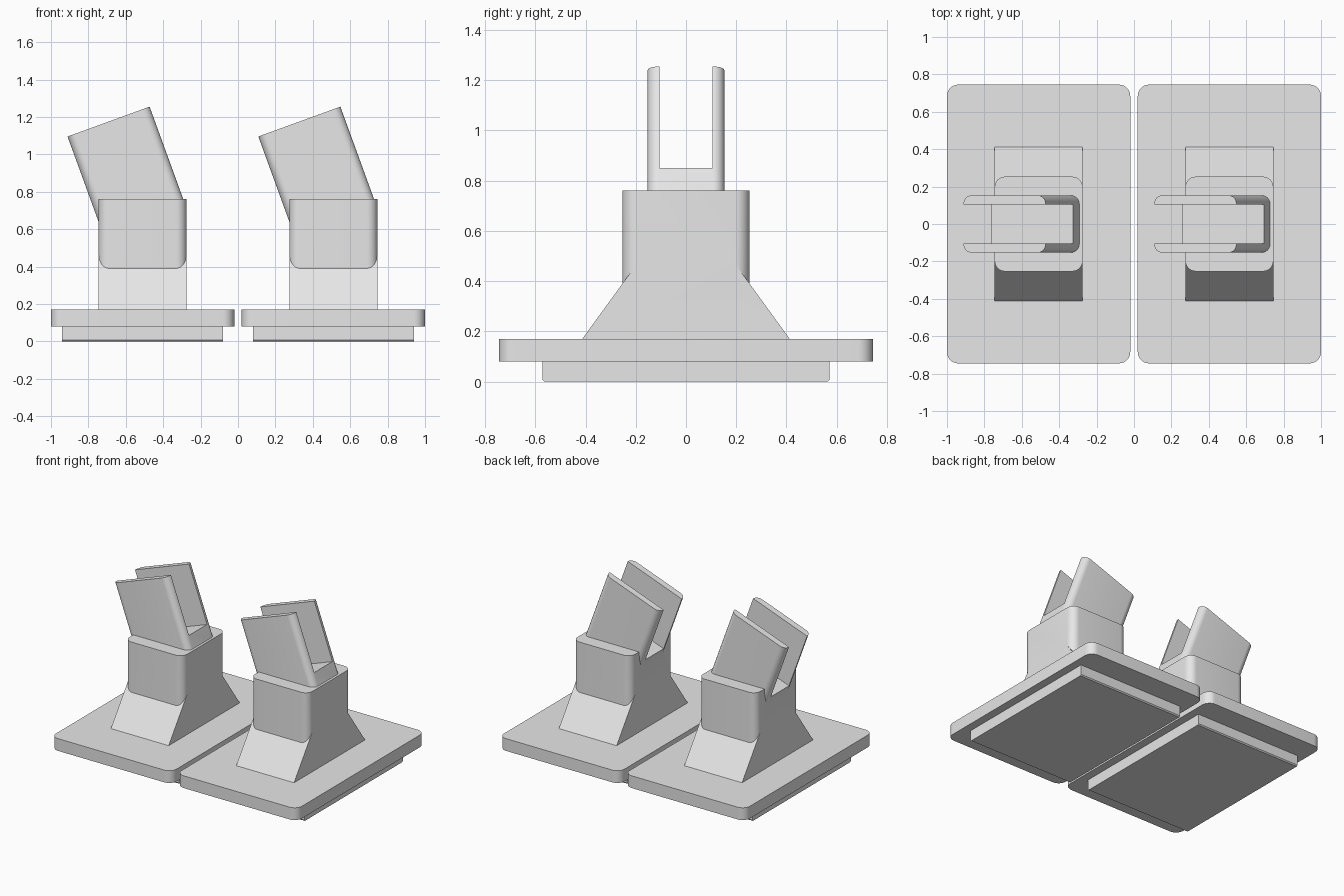
import bpy, bmesh, math
from mathutils import Matrix, Vector

if "Cube" in bpy.data.objects:
    bpy.data.objects.remove(bpy.data.objects["Cube"])

grey = bpy.data.materials.new("light_grey")
grey.diffuse_color = (0.8, 0.8, 0.8, 1)
grey.use_nodes = True
grey.node_tree.nodes["Principled BSDF"].inputs["Base Color"].default_value = grey.diffuse_color

TILT = math.radians(-20)
FORK_TOP = Vector((-0.182, 0, 1.175))


def finish(bm, name):
    bmesh.ops.recalc_face_normals(bm, faces=bm.faces)
    me = bpy.data.meshes.new(name)
    bm.to_mesh(me)
    bm.free()
    me.materials.append(grey)
    ob = bpy.data.objects.new(name, me)
    bpy.context.collection.objects.link(ob)
    return ob


def rounded_block(name, w, d, z0, z1, radius=0, matrix=None):
    """Block with rounded upright edges, optionally moved by a matrix."""
    bm = bmesh.new()
    bmesh.ops.create_cube(bm, size=1)
    bmesh.ops.transform(bm, verts=bm.verts, matrix=Matrix.Translation((0, 0, (z0 + z1) / 2))
                        @ Matrix.Diagonal((w, d, z1 - z0, 1)))
    if radius:
        upright = [e for e in bm.edges
                   if abs(e.verts[0].co.z - e.verts[1].co.z) > 1e-4]
        bmesh.ops.bevel(bm, geom=upright, offset=radius, offset_type='OFFSET',
                        segments=8, profile=0.5, affect='EDGES')
    if matrix:
        bmesh.ops.transform(bm, verts=bm.verts, matrix=matrix)
    return finish(bm, name)


def extruded_profile(name, points, w):
    """Side profile in (y, z) extruded along x."""
    bm = bmesh.new()
    face = bm.faces.new([bm.verts.new((-w / 2, y, z)) for y, z in points])
    out = bmesh.ops.extrude_face_region(bm, geom=[face])["geom"]
    bmesh.ops.translate(bm, vec=(w, 0, 0),
                        verts=[v for v in out if isinstance(v, bmesh.types.BMVert)])
    return finish(bm, name)


def combine(target, other, operation):
    mod = target.modifiers.new(operation.lower(), 'BOOLEAN')
    mod.operation, mod.solver, mod.object = operation, 'EXACT', other
    bpy.context.view_layer.objects.active = target
    bpy.ops.object.modifier_apply(modifier=mod.name)
    bpy.data.objects.remove(other)


# Base: lower slab with slightly eased ends, and wide plate above it
slab = extruded_profile("base_slab", [(-0.565, 0), (0.565, 0), (0.572, 0.008),
                                      (0.572, 0.08), (-0.572, 0.08), (-0.572, 0.008)], 0.86)
plate = rounded_block("base_plate", 0.98, 1.49, 0.08, 0.17, 0.06)

# Stand: sloped foot, rounded column and tilted fork joined, then slotted
stand = extruded_profile("slotted_stand", [(-0.413, 0.17), (0.413, 0.17),
                                           (0.195, 0.47), (-0.195, 0.47)], 0.47)
tilted = Matrix.Translation(FORK_TOP) @ Matrix.Rotation(TILT, 4, 'Y')
combine(stand, rounded_block("column", 0.47, 0.506, 0.25, 0.76, 0.055), 'UNION')
combine(stand, rounded_block("fork", 0.467, 0.306, -0.553, 0, 0.045, tilted), 'UNION')
combine(stand, rounded_block("slot_cutter", 0.9, 0.21, -0.431, 0.2, 0, tilted), 'DIFFERENCE')

# Smooth the rounded corners, then place a matching pair
for part in (slab, plate, stand):
    bpy.ops.object.select_all(action='DESELECT')
    part.select_set(True)
    bpy.context.view_layer.objects.active = part
    bpy.ops.object.shade_smooth_by_angle(angle=math.radians(30))
    name = part.name
    twin = part.copy()
    bpy.context.collection.objects.link(twin)
    part.name, twin.name = name + "_left", name + "_right"
    part.location.x, twin.location.x = -0.51, 0.51
